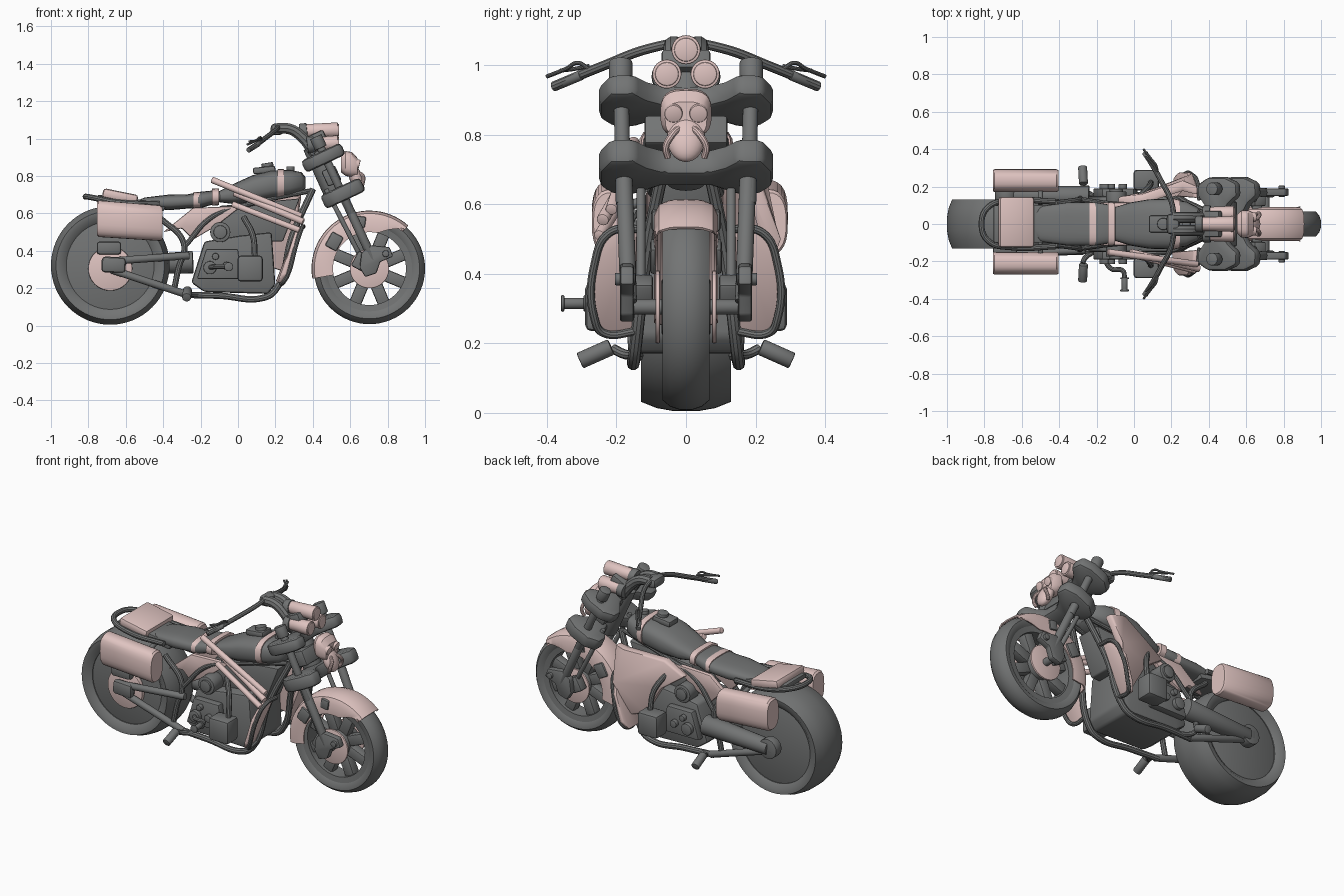
import bpy, bmesh, math
from mathutils import Vector, Matrix

if "Cube" in bpy.data.objects:
    bpy.data.objects.remove(bpy.data.objects["Cube"])

pink = bpy.data.materials.new("dusty_pink")
pink.diffuse_color = (0.74, 0.55, 0.53, 1)
pink.use_nodes = True
pink.node_tree.nodes["Principled BSDF"].inputs["Base Color"].default_value = pink.diffuse_color
dark = bpy.data.materials.new("dark_grey")
dark.diffuse_color = (0.17, 0.175, 0.175, 1)
dark.use_nodes = True
dark.node_tree.nodes["Principled BSDF"].inputs["Base Color"].default_value = dark.diffuse_color


def link(name, data, mat=None):
    ob = bpy.data.objects.new(name, data)
    bpy.context.collection.objects.link(ob)
    data.materials.append(mat or dark)
    return ob


def from_bm(name, bm, mat=None, bevel=0, segs=2):
    bmesh.ops.recalc_face_normals(bm, faces=bm.faces)
    me = bpy.data.meshes.new(name)
    bm.to_mesh(me)
    bm.free()
    ob = link(name, me, mat)
    if bevel:
        m = ob.modifiers.new("bevel", 'BEVEL')
        m.width, m.segments, m.limit_method = bevel, segs, 'ANGLE'
    return ob


def rod(name, a, b, r, mat=None, r2=None, n=24, bevel=0.004):
    a, b = Vector(a), Vector(b)
    bm = bmesh.new()
    M = Matrix.Translation((a + b) / 2) @ (b - a).to_track_quat('Z', 'Y').to_matrix().to_4x4()
    bmesh.ops.create_cone(bm, cap_ends=True, segments=n, radius1=r,
                          radius2=r if r2 is None else r2, depth=(b - a).length, matrix=M)
    return from_bm(name, bm, mat, bevel)


def tube(name, pts, r, mat=None):
    cu = bpy.data.curves.new(name, 'CURVE')
    cu.dimensions, cu.bevel_depth, cu.bevel_resolution = '3D', r, 3
    cu.use_fill_caps, cu.resolution_u = True, 8
    sp = cu.splines.new('BEZIER')
    sp.bezier_points.add(len(pts) - 1)
    for p, co in zip(sp.bezier_points, pts):
        p.co = co
        p.handle_left_type = p.handle_right_type = 'AUTO'
    return link(name, cu, mat)


def box(name, c, size, mat=None, bevel=0.01, rot=0):
    bm = bmesh.new()
    M = Matrix.Translation(c) @ Matrix.Rotation(rot, 4, 'Y') @ Matrix.Diagonal((*size, 1))
    bmesh.ops.create_cube(bm, size=1, matrix=M)
    return from_bm(name, bm, mat, bevel)


def ball(name, c, size, mat=None, rot=0):
    bm = bmesh.new()
    M = Matrix.Translation(c) @ Matrix.Rotation(rot, 4, 'Y') @ Matrix.Diagonal((*size, 1))
    bmesh.ops.create_uvsphere(bm, u_segments=24, v_segments=14, radius=1, matrix=M)
    return from_bm(name, bm, mat)


def prism(name, lo, hi, mat=None, bevel=0.008):
    """Solid between two matching outlines of 3D points."""
    bm = bmesh.new()
    A, B = [[bm.verts.new(p) for p in q] for q in (lo, hi)]
    bm.faces.new(A)
    bm.faces.new(B)
    for i in range(len(A)):
        j = (i + 1) % len(A)
        bm.faces.new((A[i], A[j], B[j], B[i]))
    return from_bm(name, bm, mat, bevel)


def plate(name, pts, y0, y1, mat=None, bevel=0.008):
    """Side profile (x, z) extruded along y."""
    return prism(name, [(x, y0, z) for x, z in pts], [(x, y1, z) for x, z in pts], mat, bevel)


def lathe(name, prof, c, n=64, mat=None):
    """Closed profile (radius, y) turned about the y axis."""
    bm = bmesh.new()
    rings = [[bm.verts.new((c[0] + r * math.cos(t), y, c[1] + r * math.sin(t))) for r, y in prof]
             for t in (2 * math.pi * i / n for i in range(n))]
    for i in range(n):
        a, b = rings[i], rings[(i + 1) % n]
        for k in range(len(prof)):
            m = (k + 1) % len(prof)
            bm.faces.new((a[k], a[m], b[m], b[k]))
    return from_bm(name, bm, mat)


def loft(name, st, mat=None, n=24, e=0.7):
    """Rounded sections (x, z, half width, half height) joined along x."""
    bm = bmesh.new()
    pw = lambda v: math.copysign(abs(v) ** e, v)
    rings = [[bm.verts.new((x, w * pw(math.cos(t)), z + h * pw(math.sin(t))))
              for t in (2 * math.pi * i / n for i in range(n))] for x, z, w, h in st]
    for a, b in zip(rings, rings[1:]):
        for i in range(n):
            bm.faces.new((a[i], a[(i + 1) % n], b[(i + 1) % n], b[i]))
    bm.faces.new(rings[0])
    bm.faces.new(rings[-1])
    return from_bm(name, bm, mat)


# rear wheel
R, F = (-0.683, 0.322), (0.703, 0.305)
half = [(0.235, .105), (0.265, .128), (0.29, .13), (0.308, .085), (0.317, .035)]
lathe("rear_tyre", half + [(r, -y) for r, y in half[::-1]], R)
rod("rear_wheel_disc", (R[0], -.1, R[1]), (R[0], .1, R[1]), .24, n=48)
rod("rear_brake_disc", (R[0], -.125, .305), (R[0], -.1, .305), .118, pink, n=40)
rod("rear_axle", (R[0], -.18, R[1]), (R[0], .18, R[1]), .025)

# front wheel with wide spokes
half = [(.222, .05), (.245, .066), (.268, .068), (.287, .046), (.297, .016)]
lathe("front_tyre", half + [(r, -y) for r, y in half[::-1]], F)
lathe("front_rim", [(.195, .05), (.232, .055), (.232, -.055), (.195, -.05)], F)
rod("front_hub", (F[0], -.07, F[1]), (F[0], .07, F[1]), .08)
for i in range(8):
    t = math.pi * (i + .5) / 4
    box("front_spoke", (F[0] + .14 * math.cos(t), 0, F[1] + .14 * math.sin(t)),
        (.14, .06, .065), rot=-t)
for s in (-1, 1):
    rod("front_brake_disc", (F[0], s * .075, F[1]), (F[0], s * .088, F[1]), .105, pink, n=36)
rod("front_axle", (F[0], -.18, F[1]), (F[0], .18, F[1]), .022)

# front fender with deep rear skirt
bm = bmesh.new()
rows = []
for i in range(29):
    d = 48 + 142 * i / 28
    t = math.radians(d)
    inner = .28 - .085 * min(1, (d - 48) / 28)
    sec = [(inner, .088), (.265, .092), (.295, .078), (.308, .045), (.31, 0)]
    sec += [(r, -y) for r, y in sec[-2::-1]]
    rows.append([bm.verts.new((F[0] + r * math.cos(t), y, F[1] + r * math.sin(t))) for r, y in sec])
for a, b in zip(rows, rows[1:]):
    for k in range(8):
        bm.faces.new((a[k], a[k + 1], b[k + 1], b[k]))
fender = from_bm("front_fender", bm, pink)
fender.modifiers.new("thick", 'SOLIDIFY').thickness = .008
for s in (-1, 1):
    box("fender_patch", (.515, s * .093, .45), (.07, .02, .085), rot=.5)
    box("fender_patch_upper", (.655, s * .085, .555), (.055, .03, .06), rot=.15)

# fork legs, calipers and clamps
ang = math.radians(-25)
leg = lambda z: .42 + (1.0 - z) * .466
for s in (-1, 1):
    rod("fork_upper", (leg(1.0), s * .188, 1.0), (leg(.6), s * .18, .6), .022)
    rod("fork_lower", (leg(.68), s * .178, .68), (leg(.32), s * .165, .32), .024)
    rod("fork_cap", (leg(1.01), s * .188, 1.01), (leg(.95), s * .188, .95), .034)
    rod("fork_inner_tube", (.47, s * .13, .73), (.66, s * .13, .36), .013)
    plate("fork_foot", [(.66, .39), (.71, .43), (.81, .42), (.83, .37), (.76, .34), (.74, .28),
                        (.68, .26), (.65, .31)], s * .15, s * .19)
    box("front_caliper", (.655, s * .125, .345), (.07, .06, .09), rot=.5)
    rod("fork_bolt", (.79, s * .145, .385), (.79, s * .205, .385), .018)
out = [(.045, .06), (.075, .11), (.125, .15), (.12, .22), (.05, .25), (-.05, .25), (-.11, .21), (-.11, .15),
       (-.05, .07)]
out = out + [(x, -y) for x, y in out[::-1]]
for nm, x, z, h in (("upper_clamp", .45, .895, .035), ("lower_clamp", .555, .705, .04)):
    M = Matrix.Translation((x, 0, z)) @ Matrix.Rotation(ang, 4, 'Y')
    prism(nm, [M @ Vector((a, b, -h)) for a, b in out], [M @ Vector((a, b, h)) for a, b in out], bevel=.02)
rod("steering_head", (.40, 0, .96), (.535, 0, .66), .055)
box("steering_block", (.5, 0, .8), (.08, .24, .09), rot=ang)

# triple headlights
for y, z, x0 in ((0, 1.045, .36), (-.055, .975, .40), (.055, .975, .40)):
    rod("headlight", (x0, y, z - .004), (.535, y, z), .036, pink, .042)
    rod("headlight_lens", (.53, y, z), (.54, y, z), .034, pink)
    rod("headlight_base", (x0 - .03, y, z - .01), (x0 + .01, y, z - .005), .044)
box("light_bracket", (.42, 0, 1.0), (.1, .14, .06), rot=ang)

# skull ornament
loft("ornament_brow", [(.55, .87, .05, .05), (.575, .867, .073, .066), (.61, .86, .074, .068),
                       (.64, .845, .06, .05)], pink)
ball("ornament_jaw", (.632, 0, .79), (.036, .055, .072), pink, -.4)
for s in (-1, 1):
    rod("ornament_eye", (.61, s * .036, .87), (.65, s * .036, .86), .026, pink)
    tube("ornament_tusk", [(.64, s * .018, .82), (.668, s * .04, .80), (.668, s * .058, .765),
                           (.655, s * .052, .735)], .010, pink)

# handlebar, grips, levers
tube("handlebar", [(.06, -.38, .94), (.14, -.24, .998), (.205, -.1, 1.05), (.21, 0, 1.065),
                   (.205, .1, 1.05), (.14, .24, .998), (.06, .38, .94)], .014)
box("bar_gauge", (.21, 0, 1.05), (.07, .11, .06), bevel=.02)
for s in (-1, 1):
    rod("grip", (.11, s * .3, .972), (.055, s * .382, .938), .014)
    tube("lever", [(.125, s * .28, .99), (.12, s * .31, 1.007), (.095, s * .345, .99), (.05, s * .4, .968)], .006)
    tube("lever_inner", [(.125, s * .28, .998), (.10, s * .32, .99), (.06, s * .36, .985)], .006)
    tube("riser", [(.21, s * .035, 1.055), (.28, s * .035, 1.05), (.34, s * .035, 1.01), (.41, s * .04, .92)], .03)

# tank, seat and their strips
loft("tank", [(-.1, .69, .09, .03), (-.02, .705, .115, .055), (.08, .73, .132, .075), (.18, .752, .135, .077),
              (.28, .762, .12, .07), (.34, .765, .09, .055), (.36, .765, .06, .03)])
loft("tank_strip", [(.21, .757, .137, .079), (.245, .761, .13, .077)], pink)
loft("seat", [(-.53, .66, .06, .012), (-.5, .655, .095, .03), (-.36, .66, .115, .042), (-.27, .664, .115, .038),
              (-.2, .672, .115, .044), (-.11, .69, .10, .035), (-.08, .69, .08, .02)])
for x, z in ((-.22, .669), (-.12, .687)):
    loft("seat_strip", [(x - .018, z, .117, .045), (x + .018, z + .002, .114, .045)], pink)
box("tank_console", (.14, 0, .832), (.12, .09, .035), rot=-.1)
rod("filler_cap", (.16, 0, .84), (.155, 0, .87), .032)
rod("front_cap", (.28, 0, .82), (.28, 0, .852), .022)

# tail tray, rear loop, bags
box("tail_box", (-.63, 0.01, .692), (.19, .27, .05), pink, rot=.2, bevel=.015)
plate("tail_base", [(-.75, .67), (-.4, .61), (-.38, .65), (-.5, .67), (-.75, .70)], -.1, .1)
tube("rear_loop", [(-.42, .12, .65), (-.65, .125, .66), (-.78, .09, .685), (-.815, 0, .69), (-.78, -.09, .685),
                   (-.65, -.125, .66), (-.42, -.12, .65)], .016)
for y in (-.21, .232):
    bag = loft("side_bag", [(-.755, .572, .056, .088), (-.745, .572, .061, .098), (-.415, .548, .061, .095),
                            (-.405, .547, .056, .087)], pink, 28, .75)
    bag.location.y = y
    rod("bag_strut", (-.5, y * .45, .62), (-.5, y, .58), .014)

# frame, swing arms, pegs
for s in (-1, 1):
    tube("lower_frame", [(-.29, s * .14, .165), (-.1, s * .15, .16), (.14, s * .15, .15), (.2, s * .145, .19),
                         (.29, s * .11, .48), (.40, s * .06, .73)], .018)
    tube("rear_frame", [(-.42, s * .11, .58), (-.29, s * .13, .44), (-.32, s * .14, .3), (-.34, s * .14, .2)], .016)
    tube("seat_rail", [(-.28, s * .13, .43), (-.14, s * .11, .58), (.1, s * .09, .66), (.38, s * .06, .72)], .014)
    if s < 0:
        rod("swing_arm_upper", (-.68, -.155, .345), (-.26, -.14, .375), .02)
    else:
        rod("swing_arm_left", (-.68, .155, .32), (-.24, .145, .34), .045, None, .06)
    rod("swing_arm_lower", (-.68, s * .155, .30), (-.27, s * .145, .165), .02)
    box("axle_block", (-.665, s * .16, .325), (.13, .05, .085), rot=.05, bevel=.02)
    tube("peg_arm", [(-.2, s * .14, .165), (-.26, s * .18, .17), (-.275, s * .21, .185)], .014)
    rod("foot_peg", (-.27, s * .215, .19), (-.275, s * .305, .15), .024)
    # crash loop with filled panel
    ring = [(.2, .15, .235), (.21, .25, .23), (.235, .275, .27), (.28, .275, .43), (.31, .23, .52), (.32, .14, .53)]
    tube("crash_loop", [(x + .03, s * (y - .012), z) for x, y, z in ring], .012)
    prism("leg_shield", [(x, s * y, z) for x, y, z in ring], [(x + .025, s * y, z) for x, y, z in ring], pink)
    plate("under_seat_panel", [(-.4, .5), (-.24, .63), (.02, .64), (-.12, .53), (-.24, .46), (-.3, .52)],
          s * .085, s * .115, pink)
box("rear_caliper", (-.69, -.135, .415), (.13, .05, .07), bevel=.015)
rod("left_drive_cover", (R[0], .13, R[1]), (R[0], .185, R[1]), .06)

# engine
plate("engine_block", [(-.25, .23), (-.18, .45), (.0, .48), (.18, .5), (.2, .22), (.16, .17), (-.18, .18)],
      -.15, .15, bevel=.015)
plate("engine_core", [(-.12, .45), (.24, .45), (.33, .68), (-.1, .64)], -.08, .08)
for s in (-1, 1):
    plate("side_cover", [(-.22, .25), (-.17, .41), (.0, .41), (.02, .25)], s * .14, s * .19)
    box("engine_pod", (.065, s * .235, .305), (.135, .11, .14), bevel=.018)
    tube("pod_hose", [(.09, s * .22, .37), (.08, s * .2, .48), (.03, s * .15, .58)], .016)
    rod("air_filter", (-.095, s * .08, .5), (-.095, s * .175, .5), .054)
    rod("air_filter_cap", (-.095, s * .17, .5), (-.095, s * .187, .5), .036)
    for x, z, r in ((-.15, .31, .035), (-.06, .32, .022), (-.12, .37, .018)):
        rod("cover_bolt", (x, s * .18, z), (x, s * .215, z), r)

# kick pedal
tube("kick_arm", [(-.16, -.19, .31), (-.12, -.24, .315), (-.06, -.25, .315), (-.05, -.29, .315)], .013)
rod("kick_pedal", (-.05, -.285, .315), (-.05, -.355, .315), .016)
for y in (-.29, -.355):
    rod("pedal_end", (-.05, y - .005, .315), (-.05, y + .005, .315), .024)

# right side pink pipes
for a, b, r in (((-.14, -.15, .78), (.34, -.215, .585), .017), ((-.02, -.15, .71), (.35, -.24, .555), .018),
                ((-.03, -.16, .65), (.33, -.25, .51), .016)):
    rod("side_pipe", a, b, r, pink)
# left side flared shroud
skin = [(.34, .2, .70), (.26, .24, .70), (.04, .15, .66), (-.09, .145, .59), (.05, .17, .49), (.15, .18, .32),
        (.24, .2, .29), (.31, .28, .5)]
prism("left_shroud", [(x, y - .05, z) for x, y, z in skin], skin, pink, .012)

# smooth shading with sharp edges kept
bpy.ops.object.select_all(action='SELECT')
bpy.context.view_layer.objects.active = bpy.data.objects["tank"]
bpy.ops.object.convert(target='MESH')
bpy.ops.object.shade_smooth_by_angle(angle=math.radians(35))
